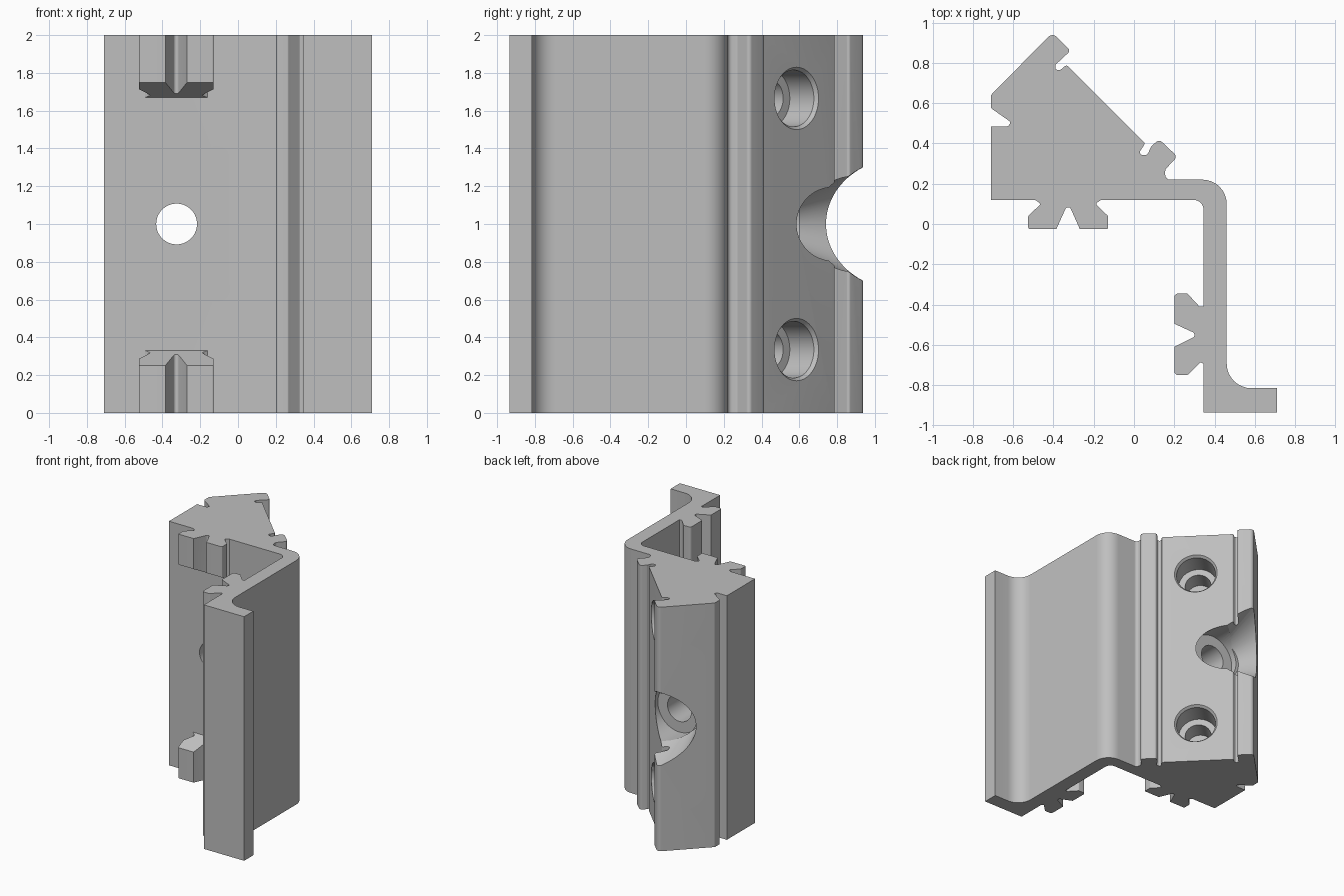
import bpy
import bmesh
import math
from mathutils import Vector, Matrix

cube = bpy.data.objects.get("Cube")
if cube:
    bpy.data.objects.remove(cube, do_unlink=True)

HEIGHT = 2.0
grey = bpy.data.materials.new("plain grey")
grey.use_nodes = True
tone = (0.52, 0.52, 0.52, 1)
grey.diffuse_color = tone
grey.node_tree.nodes["Principled BSDF"].inputs["Base Color"].default_value = tone


def rounded(points, steps=8):
    """Outline of (x, y, radius) corners with each corner filleted."""
    outline = []
    for i, (x, y, radius) in enumerate(points):
        corner = Vector((x, y))
        if not radius:
            outline.append(corner)
            continue
        before = Vector(points[i - 1][:2]) - corner
        after = Vector(points[(i + 1) % len(points)][:2]) - corner
        half = before.angle(after) / 2
        reach = min(radius / math.tan(half), before.length * 0.49, after.length * 0.49)
        radius = reach * math.tan(half)
        before.normalize()
        after.normalize()
        centre = corner + (before + after).normalized() * radius / math.sin(half)
        start = corner + before * reach - centre
        end = corner + after * reach - centre
        turn = start.angle_signed(end)
        for k in range(steps + 1):
            outline.append(centre + Matrix.Rotation(-turn * k / steps, 2) @ start)
    return outline


def make_object(name, bm):
    bmesh.ops.recalc_face_normals(bm, faces=bm.faces)
    mesh = bpy.data.meshes.new(name)
    bm.to_mesh(mesh)
    bm.free()
    mesh.materials.append(grey)
    obj = bpy.data.objects.new(name, mesh)
    bpy.context.collection.objects.link(obj)
    return obj


def extrude(name, outline, top, flip=False):
    """Prism whose top height is a function of y."""
    bm = bmesh.new()
    low = [bm.verts.new((p.x, p.y, 0)) for p in outline]
    high = [bm.verts.new((p.x, p.y, top(p.y))) for p in outline]
    bm.faces.new(low)
    bm.faces.new(high)
    for i in range(len(low)):
        bm.faces.new((low[i - 1], low[i], high[i], high[i - 1]))
    if flip:
        for v in bm.verts:
            v.co.z = HEIGHT - v.co.z
    return make_object(name, bm)


def turned_cutter(name, profile, origin, axis, sides=64):
    """Solid of revolution from (distance along axis, radius) pairs."""
    bm = bmesh.new()
    rings = []
    for along, radius in profile:
        ring = []
        for k in range(sides):
            a = math.tau * k / sides
            ring.append(bm.verts.new((radius * math.cos(a), radius * math.sin(a), along)))
        rings.append(ring)
    for lower, upper in zip(rings, rings[1:]):
        for k in range(sides):
            bm.faces.new((lower[k - 1], lower[k], upper[k], upper[k - 1]))
    bm.faces.new(rings[0])
    bm.faces.new(rings[-1])
    turn = Vector((0, 0, 1)).rotation_difference(Vector(axis)).to_matrix().to_4x4()
    bm.transform(Matrix.Translation(origin) @ turn)
    cutter = make_object(name, bm)
    cutter.hide_render = True
    return cutter


def cut(target, cutter):
    mod = target.modifiers.new(cutter.name, "BOOLEAN")
    mod.operation = "DIFFERENCE"
    mod.solver = "EXACT"
    mod.object = cutter
    bpy.context.view_layer.objects.active = target
    bpy.ops.object.modifier_apply(modifier=mod.name)
    bpy.data.objects.remove(cutter, do_unlink=True)


# Outline pieces: wall with its grooved rib, foot, bend, rear ridges, block
wall_rib = [
    (0.345, 0.12, 0.05), (0.345, -0.41, 0), (0.325, -0.41, 0.01),
    (0.265, -0.345, 0.01), (0.2, -0.345, 0.02), (0.2, -0.495, 0),
    (0.32, -0.55, 0.015), (0.2, -0.61, 0), (0.2, -0.75, 0.02),
    (0.265, -0.75, 0.01), (0.33, -0.685, 0.01), (0.345, -0.695, 0),
]
foot_and_bend = [
    (0.345, -0.935, 0), (0.71, -0.935, 0), (0.71, -0.815, 0),
    (0.46, -0.815, 0.15), (0.46, 0.22, 0.12),
]
rear_ridges = [
    (0.155, 0.22, 0.03), (0.155, 0.27, 0.02), (0.215, 0.335, 0.02),
    (0.125, 0.42, 0.02), (0.085, 0.385, 0.01), (0.065, 0.34, 0.02),
    (0.02, 0.345, 0.02), (0.055, 0.4, 0.01), (-0.335, 0.79, 0.012),
    (-0.365, 0.765, 0.01), (-0.39, 0.765, 0.01), (-0.39, 0.79, 0.01),
    (-0.315, 0.86, 0.015), (-0.405, 0.95, 0.03),
]
block_side = [
    (-0.71, 0.64, 0.02), (-0.71, 0.575, 0.01), (-0.61, 0.505, 0.01),
    (-0.625, 0.485, 0.01), (-0.71, 0.485, 0), (-0.71, 0.12, 0),
]
body = extrude("bracket_body",
               rounded(wall_rib + foot_and_bend + rear_ridges + block_side),
               lambda y: HEIGHT)

# Angled screw holes in the slanted rear face
for z in (0.335, HEIGHT - 0.335):
    cut(body, turned_cutter(
        "angled_hole",
        [(-0.36, 0.1), (-0.2, 0.1), (-0.2, 0.15), (-0.02, 0.15), (0, 0.165), (0.1, 0.165)],
        (-0.13, 0.585, z), (1, 1, 0)))

# Central through hole, its counterbore and flared mouth
for name, profile, x in (
    ("through_hole", [(-0.2, 0.108), (1.2, 0.108)], -0.325),
    ("counterbore", [(0.55, 0.195), (1.2, 0.195)], -0.325),
    ("flared_mouth", [(0.6, 0.145), (1.1, 0.376)], -0.4),
):
    cut(body, turned_cutter(name, profile, (x, 0, HEIGHT / 2), (0, 1, 0)))

# Short grooved keys at both ends, with sloping inner ends
mid = -0.327
half_key = [
    (0.165, 0.12, 0), (0.135, 0.1, 0.008), (0.198, 0.04, 0.01),
    (0.198, -0.025, 0.008), (0.058, -0.025, 0),
]
key = [(mid - x, y, r) for x, y, r in half_key]
key += [(mid, 0.105, 0.015)]
key += [(mid + x, y, r) for x, y, r in reversed(half_key)]
parts = [body]
for name, flip in (("lower_key", False), ("upper_key", True)):
    parts.append(extrude(name, rounded(key),
                         lambda y: 0.25 + 0.55 * (y + 0.025), flip))

# Smooth fillets and bores, keep edges sharp
for part in parts:
    bpy.ops.object.select_all(action="DESELECT")
    part.select_set(True)
    bpy.context.view_layer.objects.active = part
    bpy.ops.object.shade_smooth_by_angle(angle=math.radians(25))
